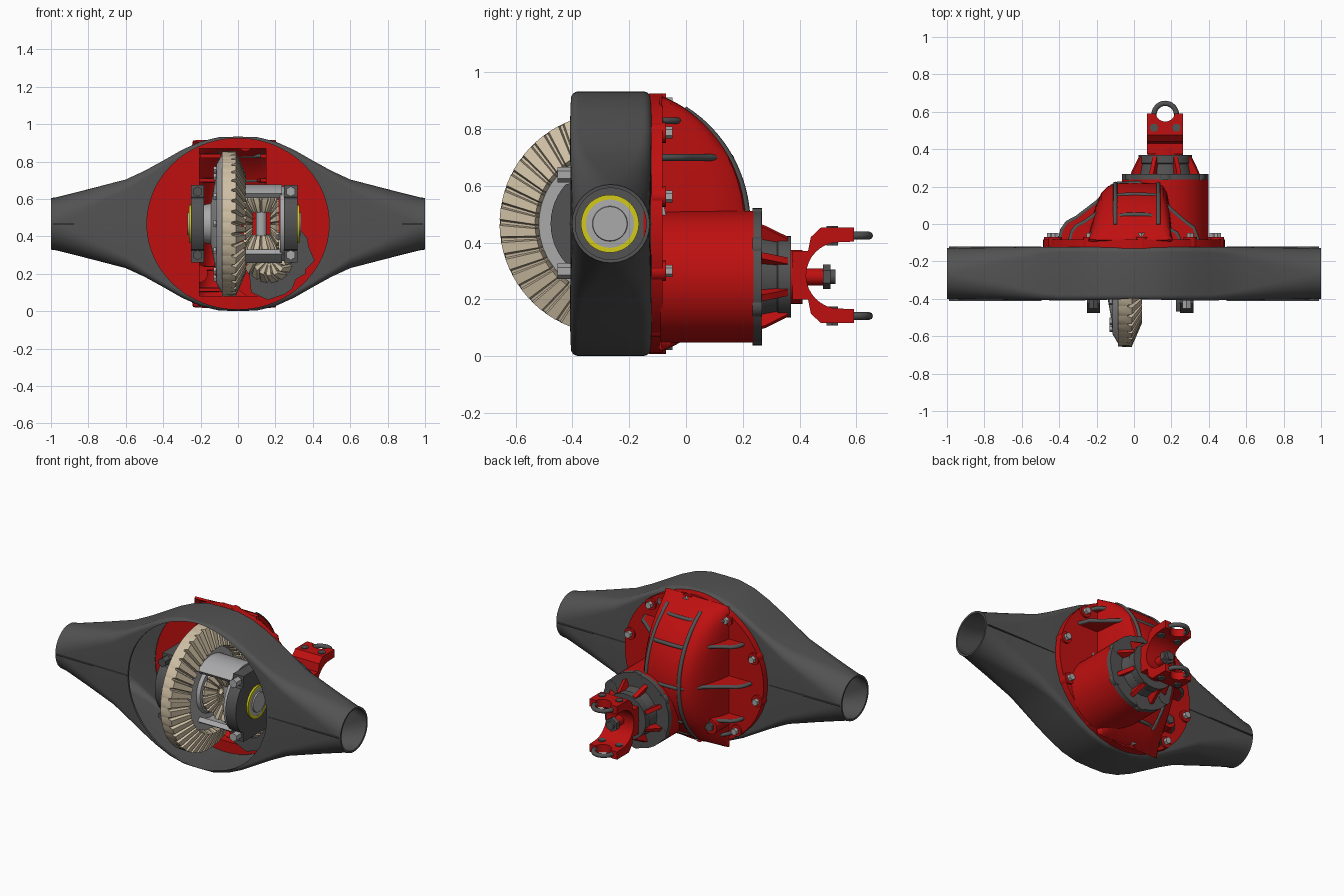
import bpy, bmesh
from math import sin, cos, pi, sqrt, radians

if "Cube" in bpy.data.objects:
    bpy.data.objects.remove(bpy.data.objects["Cube"])

def material(name, c):
    m = bpy.data.materials.new(name)
    m.diffuse_color = (*c, 1)
    m.use_nodes = True
    m.node_tree.nodes["Principled BSDF"].inputs["Base Color"].default_value = m.diffuse_color
    return m

RED = material("red_paint", (0.52, 0.005, 0.005))
DARK = material("dark_iron", (0.085, 0.085, 0.085))
STEEL = material("steel", (0.4, 0.4, 0.41))
BRASS = material("gear_beige", (0.62, 0.52, 0.37))
YELLOW = material("yellow_seal", (0.65, 0.6, 0.01))

def place(axis, a, b, h, c):
    v = {'X': (h, a, b), 'Y': (b, h, a), 'Z': (a, b, h)}[axis]
    return tuple(v[i] + c[i] for i in range(3))

def build(name, verts, faces, mat):
    bm = bmesh.new()
    vs = [bm.verts.new(v) for v in verts]
    for f in faces:
        bm.faces.new([vs[i] for i in f])
    bmesh.ops.remove_doubles(bm, verts=bm.verts, dist=1e-5)
    bmesh.ops.recalc_face_normals(bm, faces=bm.faces)
    me = bpy.data.meshes.new(name)
    bm.to_mesh(me)
    bm.free()
    o = bpy.data.objects.new(name, me)
    bpy.context.collection.objects.link(o)
    me.materials.append(mat)
    return o

def grid_faces(rows, n, wrap=True):
    return [(r*n + i, r*n + (i+1) % n, (r+1)*n + (i+1) % n, (r+1)*n + i)
            for r in range(rows-1) for i in range(n if wrap else n-1)]

def lathe(name, prof, axis, c, mat, n=48, sa=1, sb=1):
    vs = [place(axis, r*sa*cos(2*pi*i/n), r*sb*sin(2*pi*i/n), h, c) for r, h in prof for i in range(n)]
    return build(name, vs, grid_faces(len(prof), n), mat)

def disc(name, r, h0, h1, axis, c, mat, n=48):
    return lathe(name, [(0, h0), (r, h0), (r, h1), (0, h1)], axis, c, mat, n)

def prism(name, pts, axis, h0, h1, mat, c=(0, 0, 0)):
    n = len(pts)
    vs = [place(axis, a, b, h, c) for h in (h0, h1) for a, b in pts]
    return build(name, vs, grid_faces(2, n) + [tuple(range(n)), tuple(range(n, 2*n))], mat)

def rect(a0, a1, b0, b1):
    return [(a0, b0), (a1, b0), (a1, b1), (a0, b1)]

def bevel_gear(name, sec, teeth, axis, c, mat):
    # sec: closed section of (r, h, r_tooth, h_tooth, twist); each tooth is valley, land, land, valley
    vs = []
    for r, h, tr, th, tw in sec + sec[:1]:
        for i in range(teeth*4):
            ang = 2*pi*(i//4 + (0, .1, .74, .84)[i % 4])/teeth + tw
            R, H = (tr, th) if i % 4 in (1, 2) else (r, h)
            vs.append(place(axis, R*cos(ang), R*sin(ang), H, c))
    return build(name, vs, grid_faces(len(sec)+1, teeth*4), mat)

def small_bevel(name, r, h0, h1, rs, teeth, axis, c, tw=0):
    t = 0.014
    s = 1 if h1 > h0 else -1
    return bevel_gear(name, [(0.02, h0, 0.02, h0, 0), (r-t, h0, r, h0, 0), (r-t, h0+s*.012, r, h0+s*.012, 0),
                             (rs-t, h1-s*.01, rs, h1, tw), (0.02, h1-s*.01, 0.02, h1-s*.01, tw)], teeth, axis, c, BRASS)

def tube(name, pts, r, mat):
    cu = bpy.data.curves.new(name, 'CURVE')
    cu.dimensions = '3D'
    cu.bevel_depth, cu.bevel_resolution, cu.use_fill_caps = r, 2, True
    sp = cu.splines.new('POLY')
    sp.points.add(len(pts)-1)
    for p, q in zip(sp.points, pts):
        p.co = (*q, 1)
    o = bpy.data.objects.new(name, cu)
    bpy.context.collection.objects.link(o)
    cu.materials.append(mat)

def bake(o):
    me = bpy.data.meshes.new_from_object(o.evaluated_get(bpy.context.evaluated_depsgraph_get()))
    o.modifiers.clear()
    o.data = me

def cut(o, cutter):
    m = o.modifiers.new("cut", 'BOOLEAN')
    m.operation, m.object, m.solver = 'DIFFERENCE', cutter, 'EXACT'
    bake(o)
    bpy.data.objects.remove(cutter)

def solid(o, t, offset=-1):
    m = o.modifiers.new("shell", 'SOLIDIFY')
    m.thickness, m.offset = t, offset
    bake(o)

C = (0, -0.268, 0.467)     # ring gear / axle centre
P = (0.167, 0, 0.28)       # pinion centre

# axle housing: rounded sections lofted along x, hollow, with a round opening
half = [(1, .138), (.97, .142), (.8, .185), (.6, .237), (.5, .283), (.4, .338), (.3, .395), (.2, .44), (.1, .464), (0, .466)]
stations = [(-x, h) for x, h in half] + half[-2::-1]
verts = []
for x, h in stations:
    k = min(1, max(0, (abs(x)-.45)/.5))
    w, r = .143 - .006*k, .03 + .107*k
    for q in range(4):
        for j in range(9):
            a = pi/2*(q + j/8)
            sy, sz = (1, -1, -1, 1)[q], (1, 1, -1, -1)[q]
            verts.append((x, -.265 + sy*(w-r) + r*cos(a), C[2] + sz*(h-r) + r*sin(a)))
housing = build("axle_housing", verts, grid_faces(len(stations), 36), DARK)
solid(housing, 0.012)
cut(housing, lathe("opening", [(0, -.3), (1, -.3), (1, .3), (0, .3)], 'Y', C, DARK, 96, .457, .487))
for s in (-1, 1):
    for y in (-.405, -.125):
        prism("housing_seam", rect(y-.006, y+.006, .464, .47), 'X', s*.495, s*.99, DARK)

# carrier flange plate with ring gear window, bosses and bolts
flange = disc("carrier_flange", 1, -.13, -.082, 'Y', (0, 0, C[2]), RED, 96)
for v in flange.data.vertices:
    v.co.x, v.co.z = v.co.x*.487, C[2] + (v.co.z-C[2])*.459
cut(flange, prism("window", rect(.08, .87, -.205, .15), 'Y', -.3, .1, RED))
for i in range(10):
    a = radians(13 + 36*i)
    p = (.458*cos(a), 0, C[2] + .425*sin(a))
    disc("flange_boss", .036, -.121, -.07, 'Y', p, RED, 20)
    disc("flange_bolt", .021, -.075, -.048, 'Y', p, STEEL, 6)

# carrier barrel around the ring gear
def barrel(z):
    return sqrt(max(0, .478**2 - (z-C[2])**2)) - .267

BAR = [(-.24, 0), (-.225, .3), (-.2, .6), (-.17, .83), (-.135, .95), (-.09, 1), (0, 1.01),
       (.12, 1), (.15, .96), (.17, .85), (.185, .6), (.2, 0)]
zs = [C[2] + .443*sin(pi*(i/28 - .5)) for i in range(29)]
rows = [(x, -.09 + max(barrel(z)+.09, .001)*g, z) for z in zs for x, g in BAR]
solid(build("carrier_barrel", rows, grid_faces(29, len(BAR), False), RED), 0.014, 0)

# cross gussets running from the flange over the barrel, with beaded edges
PROF = [(-1, 0), (-.97, .18), (-.9, .31), (-.77, .4), (-.5, .67), (-.3, .95), (-.22, 1), (0, 1.01),
        (.3, 1), (.38, .95), (.58, .67), (.8, .4), (.93, .27), (1, 0)]
for z in (.83, .7, .467, .23, .115):
    xe = .395*sqrt(1 - ((z-C[2])/.46)**2)
    prof = [(f*xe, -.09 + (barrel(z)+.09)*g) for f, g in PROF]
    if z < .5:
        prof = prof[:9]
    left, right = [p for p in prof if p[0] <= -.09], [p for p in prof if p[0] >= .1]
    for side, base in ((left, -.09), (right, .12)):
        if len(side) > 2:
            prism("gusset", [(z, 0)] and [(0, 0)] and [(x, y) for x, y in side] + [(base, -.1)], 'Z', z-.01, z+.01, RED)
    tube("gusset_bead", [(x, y+.004, z) for x, y in prof], .012, DARK)
for x, z0 in ((-.1, .1), (.13, .5)):
    tube("barrel_rib", [(x, barrel(z)+.004, z) for z in [z0 + (.87-z0)*i/20 for i in range(21)]], .012, DARK)
disc("filler_boss", .048, -.1, .06, 'Y', (-.21, 0, .2), RED, 24)
disc("filler_plug", .028, .06, .075, 'Y', (-.21, 0, .2), DARK, 6)

# pinion housing, its flange and the ribbed nose
disc("pinion_housing", .232, -.09, .237, 'Y', P, RED, 64)
blob = [(.44, .33), (.39, .37), (.34, .38), (.27, .41), (.22, .36), (.2, .36), (.17, .31), (.12, .29), (.09, .25),
        (.06, .16), (.1, .07), (.2, .06), (.4, .1)]
prism("pinion_inner_retainer", blob, 'Y', -.145, -.1, DARK)
disc("pinion_flange", .232, .235, .266, 'Y', P, DARK, 64)
lathe("pinion_nose", [(0, .26), (.15, .26), (.138, .32), (.143, .325), (.143, .37), (0, .37)], 'Y', P, DARK)
for i in range(8):
    rib = prism("nose_rib", [(.264, .08), (.264, .195), (.28, .19), (.36, .147), (.36, .08)], 'X', -.012, .012, RED)
    rib.location, rib.rotation_euler = P, (0, pi*(i+.5)/4, 0)
for i in range(6):
    a = pi*i/3
    disc("pinion_flange_lobe", .042, .235, .267, 'Y', (P[0]+.2*sin(a), 0, P[2]+.2*cos(a)), DARK, 20)

# drive yoke with strap bolts
arc = [(.54 + .117*cos(a), P[2]+.005 + .117*sin(a)) for a in [radians(-90 - 180*i/16) for i in range(17)]]
low = [(.375, .2), (.43, .2), (.44, .15), (.475, .117), (.592, .117), (.592, .166)]
yoke = prism("drive_yoke", low + arc + [(y, .57-z) for y, z in low[::-1]], 'X', .07, .262, RED)
cut(yoke, disc("notch", .052, -.3, .3, 'Z', (P[0], .6, .28), RED))
disc("yoke_neck", .095, .365, .41, 'Y', P, RED)
disc("yoke_washer", .03, .41, .485, 'Y', P, RED, 24)
disc("yoke_nut", .043, .482, .51, 'Y', P, DARK, 6)
disc("pinion_shaft_end", .025, .505, .527, 'Y', P, DARK, 20)
for z in (.142, .425):
    tube("strap_bolt", [(P[0]-.06, .52, z)] + [(P[0] - .06*cos(pi*i/16), .585 + .06*sin(pi*i/16), z) for i in range(17)]
         + [(P[0]+.06, .52, z)], .014, DARK)
    for s in (-1, 1):
        disc("strap_nut", .024, -.034, .034, 'Z', (P[0]+s*.06, .515, z), DARK, 6)

# ring gear and drive pinion
bevel_gear("ring_gear", [(.25, -.085, .25, -.085, 0), (.388, -.085, .388, -.085, 0), (.386, -.034, .389, -.012, 0),
                         (.264, .02, .264, .042, .05), (.25, .0, .25, .0, .05)], 40, 'X', C, BRASS)
small_bevel("drive_pinion", .138, -.12, -.21, .09, 14, 'Y', P, .3)

# differential case: back cone, hubs and bridge plates
lathe("case_back", [(0, -.19), (.1, -.19), (.11, -.145), (.22, -.125), (.32, -.115), (.37, -.086),
                    (.262, -.086), (.262, .0), (.15, .0), (.14, .02), (0, .02)], 'X', C, STEEL, 64)
for i in range(12):
    a = pi*i/6
    disc("ring_gear_bolt", .02, -.13, -.11, 'X', (0, C[1]+.29*cos(a), C[2]+.29*sin(a)), STEEL, 6)
disc("case_end", .2, .225, .246, 'X', C, STEEL)
for s in (-1, 1):
    angs = [radians(50 + 80*i/12) for i in range(13)]
    prism("case_bridge", [(.21*cos(a), s*.21*sin(a)) for a in angs] + [(.18*cos(a), s*.18*sin(a)) for a in angs[::-1]],
          'X', -.01, .235, STEEL, C)

# spider and side gears on the cross pin
D = (.125, C[1], C[2])
small_bevel("side_gear_left", .135, -.095, -.045, .06, 16, 'X', D)
small_bevel("side_gear_right", .135, .095, .045, .06, 16, 'X', D)
small_bevel("spider_gear_top", .09, .14, .06, .05, 12, 'Z', D)
small_bevel("spider_gear_bottom", .09, -.14, -.06, .05, 12, 'Z', D)
disc("cross_pin", .028, -.2, .2, 'Z', D, STEEL, 24)

# bearing caps, pedestals, seals and axle hubs on both sides
arc = [(-.27 - .207*cos(a), C[2] + .207*sin(a)) for a in [radians(-42 + 7*i) for i in range(13)]]
cap = [(-.15, .26), (-.4, .26), (-.405, .325)] + arc + [(-.405, .61), (-.4, .675), (-.15, .675)]
for x0, x1, e in ((-.25, -.182, -1), (.246, .318, 1)):
    prism("bearing_cap", cap, 'X', x0, x1, DARK)
    prism("bearing_pedestal", rect(-.152, -.1, .27, .665), 'X', x0, x1, RED)
    xo = x1 if e > 0 else x0
    lathe("seal_ring", [(.085, 0), (.102, 0), (.102, e*.012), (.085, e*.012), (.085, 0)], 'X', (xo, *C[1:]), YELLOW)
    lathe("bearing_hub", [(0, -e*.02), (.088, -e*.02), (.088, e*.01), (.062, e*.012), (.06, e*.02), (0, e*.02)],
          'X', (xo, *C[1:]), STEEL)
    for z in (.3, .64):
        disc("cap_bolt", .027, -.453, -.398, 'Y', ((x0+x1)/2, 0, z), STEEL if e > 0 else DARK, 6)

# smooth shading with hard edges kept
for o in bpy.context.scene.objects:
    o.select_set(o.type == 'MESH')
bpy.context.view_layer.objects.active = housing
bpy.ops.object.shade_smooth_by_angle(angle=radians(32))
